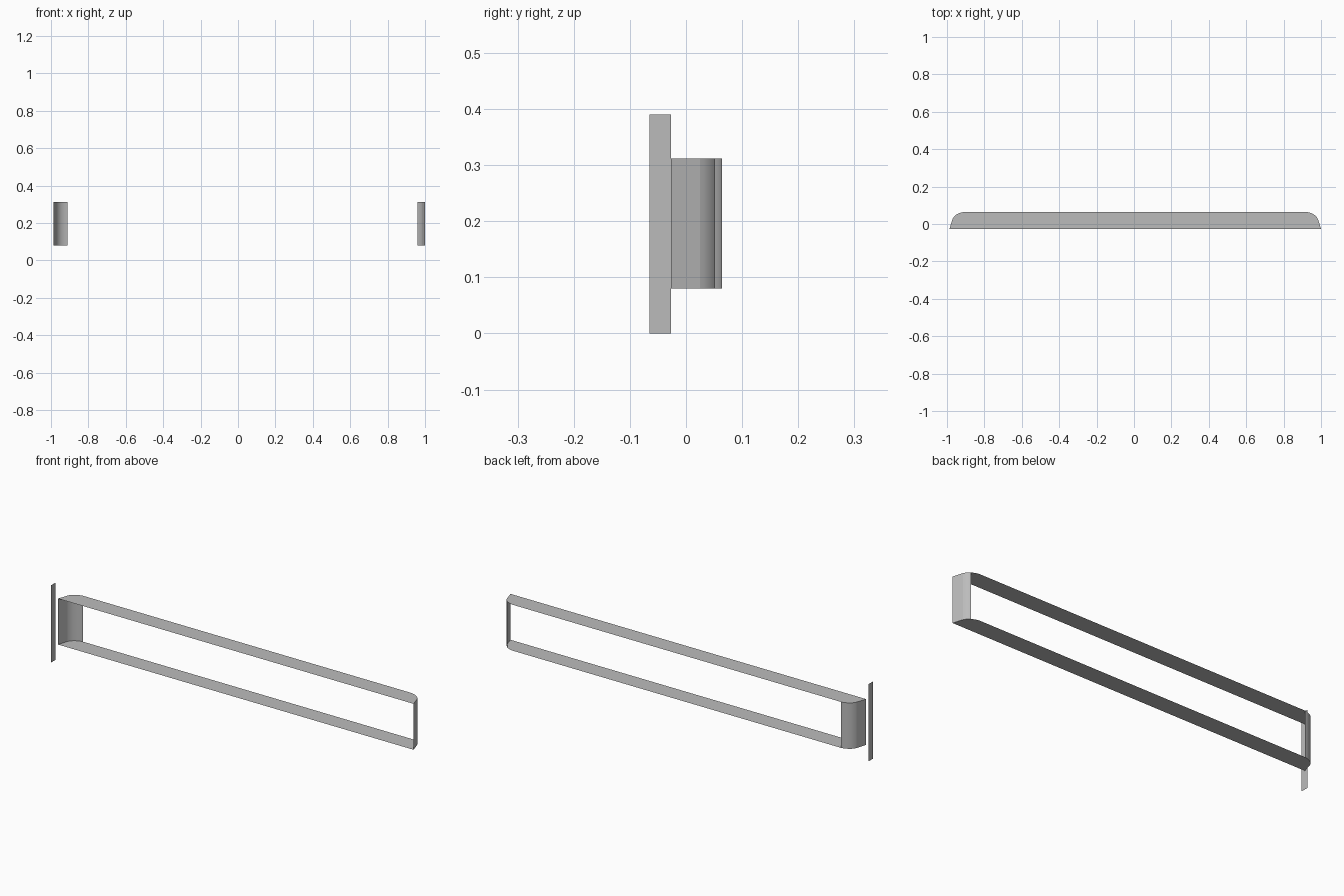
import bpy, bmesh
from mathutils import Vector

cube = bpy.data.objects.get("Cube")
if cube:
    bpy.data.objects.remove(cube, do_unlink=True)

grey = bpy.data.materials.new("plain grey")
grey.use_nodes = True
colour = (0.5, 0.5, 0.5, 1)
grey.diffuse_color = colour
grey.node_tree.nodes["Principled BSDF"].inputs["Base Color"].default_value = colour

Z_LOW, Z_HIGH = 0.08, 0.312
STEPS = 10


def add_object(name, bm):
    mesh = bpy.data.meshes.new(name)
    bm.to_mesh(mesh)
    bm.free()
    mesh.materials.append(grey)
    obj = bpy.data.objects.new(name, mesh)
    bpy.context.collection.objects.link(obj)
    return obj


def sheet(name, points, normal):
    """One flat face turned towards the given normal."""
    bm = bmesh.new()
    face = bm.faces.new([bm.verts.new(p) for p in points])
    face.normal_update()
    if face.normal.dot(Vector(normal)) < 0:
        face.normal_flip()
    return add_object(name, bm)


def end_profile(side, tip):
    """Plan outline of one end: a slanted straight, then a rounded corner."""
    start, handle, stop = (Vector(p) for p in
                           ((0.016, 0.025), (0.032, 0.058), (0.076, 0.064)))
    pts = [Vector((0, -0.027))]
    for i in range(STEPS + 1):
        t = i / STEPS
        pts.append(start * (1 - t) ** 2 + handle * 2 * t * (1 - t) + stop * t * t)
    return [(side * (tip - p.x), p.y) for p in pts]


def end_wall(name, profile, side):
    """Upright sheet that follows the plan outline."""
    bm = bmesh.new()
    cols = [[bm.verts.new((x, y, z)) for z in (Z_LOW, Z_HIGH)] for x, y in profile]
    for i, (a, b) in enumerate(zip(cols, cols[1:])):
        face = bm.faces.new((a[0], b[0], b[1], a[1]))
        face.normal_update()
        if face.normal.x * side < 0:
            face.normal_flip()
        face.smooth = i > 0
    # crease between the straight and the rounded corner
    bm.edges.get(cols[1]).smooth = False
    return add_object(name, bm)


left = end_profile(1, 1.0)
right = end_profile(-1, 0.987)

# long top and bottom sheets
outline = left + right[::-1]
for name, z, up in (("top_panel", Z_HIGH, 1), ("bottom_panel", Z_LOW, -1)):
    sheet(name, [(x, y, z) for x, y in outline], (0, 0, up))

# end walls: the left one stops halfway round its corner
end_wall("left_end_wall", left[:2 + STEPS // 2], 1)
end_wall("right_end_wall", right, -1)

# thin upright plate beyond the right end
sheet("side_plate", [(-1, -0.065, 0), (-1, -0.027, 0),
                     (-1, -0.027, 0.39), (-1, -0.065, 0.39)], (-1, 0, 0))
